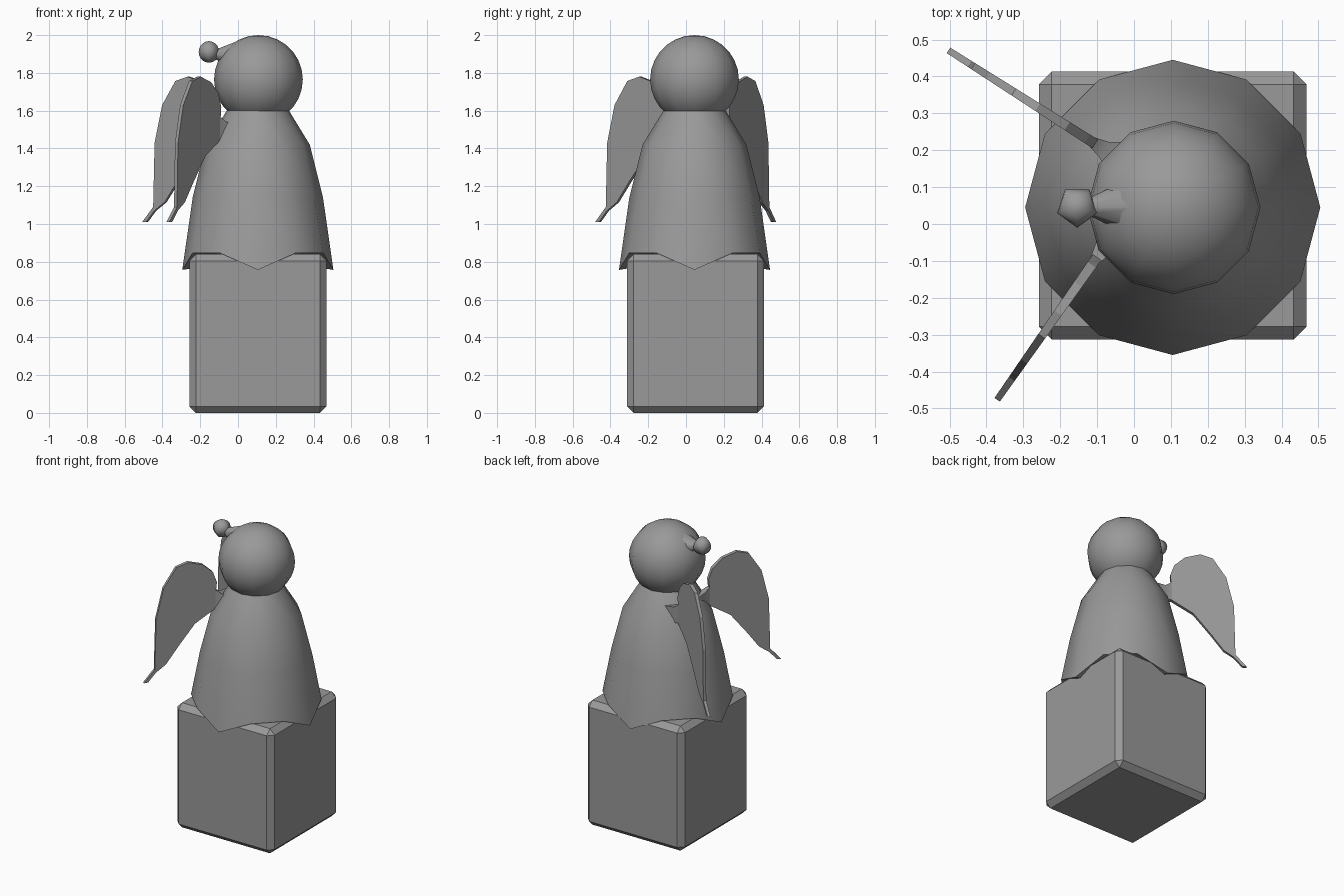
import bpy, bmesh, math
from mathutils import Vector

if "Cube" in bpy.data.objects:
    bpy.data.objects.remove(bpy.data.objects["Cube"])

CX, CY = 0.105, 0.045

# dark grey stone
stone = bpy.data.materials.new("dark_stone")
stone.diffuse_color = (0.32, 0.32, 0.32, 1)
stone.use_nodes = True
stone.node_tree.nodes["Principled BSDF"].inputs["Base Color"].default_value = stone.diffuse_color


def dress(ob, name, smooth=None):
    """Name the part, give it the stone material and optional smoothing."""
    ob.name = name
    ob.data.materials.append(stone)
    if smooth:
        bpy.ops.object.select_all(action='DESELECT')
        ob.select_set(True)
        bpy.context.view_layer.objects.active = ob
        bpy.ops.object.shade_smooth_by_angle(angle=math.radians(smooth))
    return ob


def finish(bm, name, smooth=None):
    bmesh.ops.recalc_face_normals(bm, faces=bm.faces[:])
    me = bpy.data.meshes.new(name)
    bm.to_mesh(me)
    bm.free()
    ob = bpy.data.objects.new(name, me)
    bpy.context.collection.objects.link(ob)
    return dress(ob, name, smooth)


def bridge(bm, a, b):
    n = len(a)
    for i in range(n):
        bm.faces.new((a[i], a[(i + 1) % n], b[(i + 1) % n], b[i]))


# bevelled pedestal block
bpy.ops.mesh.primitive_cube_add(size=1, location=(CX, 0.05, 0.42))
block = dress(bpy.context.object, "pedestal")
block.scale = (0.726, 0.726, 0.84)
bpy.ops.object.transform_apply(location=False, rotation=False, scale=True)
bev = block.modifiers.new("bevel", 'BEVEL')
bev.width = 0.035
bev.segments = 1

# gown: 12-sided lathe, hem rests on the block and hangs over its four sides;
# the underside is closed by a fan that ends inside the block
bm = bmesh.new()
rings = []
for r, z in [(0.165, 1.60), (0.275, 1.42), (0.345, 1.14), (0.40, None)]:
    ring = []
    for i in range(12):
        a = math.tau * i / 12
        h = z if z else (0.757 if i % 3 == 0 else 0.846)
        ring.append(bm.verts.new((CX + r * math.cos(a), CY + r * math.sin(a), h)))
    rings.append(ring)
for a, b in zip(rings, rings[1:]):
    bridge(bm, a, b)
hub = bm.verts.new((CX, CY, 0.82))
for i in range(12):
    bm.faces.new((rings[-1][i], rings[-1][(i + 1) % 12], hub))
finish(bm, "gown", 40)

# head
bpy.ops.mesh.primitive_uv_sphere_add(segments=12, ring_count=14, radius=0.235,
                                     location=(CX + 0.003, CY, 1.765))
dress(bpy.context.object, "head", 40)

# five-sided hair bun with a flared neck
bpy.ops.mesh.primitive_uv_sphere_add(segments=5, ring_count=10, radius=0.057,
                                     location=(-0.154, 0.047, 1.911),
                                     rotation=(0, 0, math.pi))
dress(bpy.context.object, "bun", 80)
axis = Vector((1, 0, -0.08))
bpy.ops.mesh.primitive_cone_add(vertices=8, radius1=0.027, radius2=0.095, depth=0.14,
                                end_fill_type='NOTHING', location=(-0.045, 0.047, 1.893),
                                rotation=axis.to_track_quat('Z', 'Y').to_euler())
dress(bpy.context.object, "bun_neck", 50)

# wings: outline (distance from root, height), thinning to the tip, plus a flared root
OUTLINE = [(0.005, 1.57), (0.0, 1.62), (0.025, 1.69), (0.09, 1.75), (0.185, 1.78),
           (0.262, 1.757), (0.345, 1.63), (0.393, 1.43), (0.402, 1.09), (0.472, 1.01),
           (0.445, 1.012), (0.395, 1.07), (0.33, 1.115), (0.253, 1.22),
           (0.143, 1.36), (0.0, 1.45)]


def wing(name, root, tip):
    root, tip = Vector(root), Vector(tip)
    d = (tip - root).normalized()
    side = Vector((-d.y, d.x))

    def pt(s, w, z):
        p = root + d * s + side * w
        return bm.verts.new((p.x, p.y, z))

    def half(s):
        return 0.014 - 0.011 * s

    bm = bmesh.new()
    left = [pt(s, half(s), z) for s, z in OUTLINE]
    right = [pt(s, -half(s), z) for s, z in OUTLINE]
    bm.faces.new(left)
    bm.faces.new(right[::-1])
    bridge(bm, left, right)
    finish(bm, name)
    # root flare reaching into the gown
    bm = bmesh.new()
    loops = []
    for s, w, z0, z1 in [(0.01, half(0), 1.45, 1.57), (-0.03, 0.025, 1.43, 1.54),
                         (-0.10, 0.07, 1.41, 1.53)]:
        loops.append([pt(s, -w, z0), pt(s, w, z0), pt(s, w, z1), pt(s, -w, z1)])
    for a, b in zip(loops, loops[1:]):
        bridge(bm, a, b)
    finish(bm, name + "_root", 40)


wing("left_wing", (-0.105, 0.217), (-0.505, 0.472))
wing("right_wing", (-0.1, -0.09), (-0.365, -0.468))
